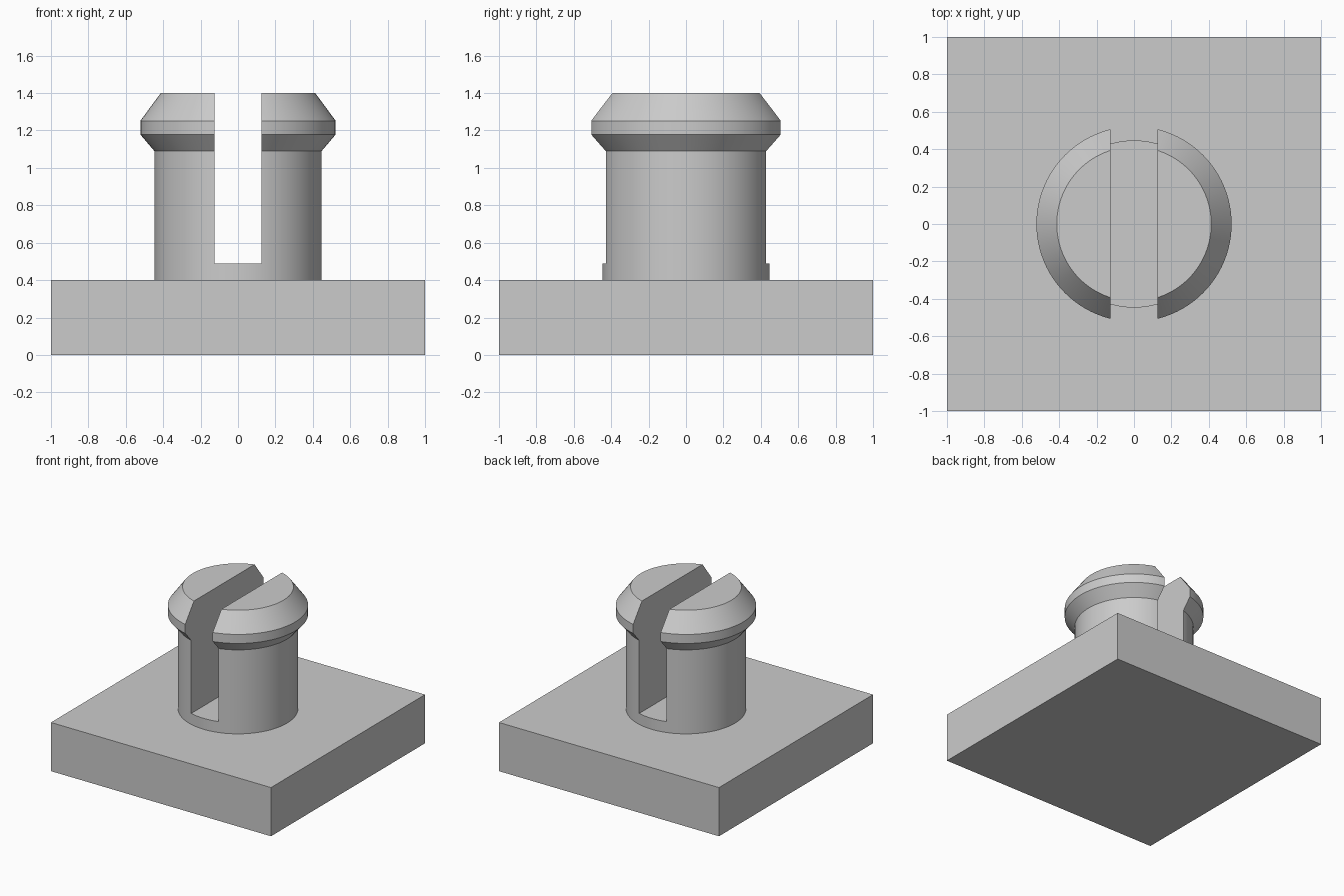
import bpy, bmesh, math
from mathutils import Matrix

if "Cube" in bpy.data.objects:
    bpy.data.objects.remove(bpy.data.objects["Cube"])

SEGMENTS = 96
grey = bpy.data.materials.new("plain_grey")
grey.diffuse_color = (0.6, 0.6, 0.6, 1.0)
grey.use_nodes = True
grey.node_tree.nodes["Principled BSDF"].inputs["Base Color"].default_value = grey.diffuse_color


def add_object(name, bm):
    mesh = bpy.data.meshes.new(name)
    bmesh.ops.recalc_face_normals(bm, faces=bm.faces)
    bm.to_mesh(mesh)
    bm.free()
    mesh.materials.append(grey)
    obj = bpy.data.objects.new(name, mesh)
    bpy.context.collection.objects.link(obj)
    return obj


def add_box(name, size, center):
    bm = bmesh.new()
    matrix = Matrix.Translation(center) @ Matrix.Diagonal((*size, 1.0))
    bmesh.ops.create_cube(bm, size=1.0, matrix=matrix)
    return add_object(name, bm)


def add_lathe(name, profile):
    """Solid of revolution from (radius, height) points, capped at both ends."""
    bm = bmesh.new()
    rings = []
    for r, z in profile:
        angles = [math.tau * i / SEGMENTS for i in range(SEGMENTS)]
        rings.append([bm.verts.new((r * math.cos(a), r * math.sin(a), z)) for a in angles])
    for low, high in zip(rings, rings[1:]):
        for i in range(SEGMENTS):
            j = (i + 1) % SEGMENTS
            bm.faces.new((low[i], low[j], high[j], high[i]))
    bm.faces.new(rings[0][::-1])
    bm.faces.new(rings[-1])
    return add_object(name, bm)


# Square base plate
add_box("base_plate", (2.0, 2.0, 0.4), (0, 0, 0.2))

# Round stud with a bevelled snap head
stud = add_lathe("split_stud", [
    (0.447, 0.40), (0.447, 1.09), (0.522, 1.178), (0.522, 1.252), (0.413, 1.40)])

# Slot that splits the stud into two prongs
cutter = add_box("slot_cutter", (0.25, 1.4, 1.11), (0, 0, 0.49 + 0.555))
cutter.hide_render = True
slot = stud.modifiers.new("slot", 'BOOLEAN')
slot.operation = 'DIFFERENCE'
slot.solver = 'EXACT'
slot.object = cutter

bpy.context.view_layer.objects.active = stud
stud.select_set(True)
bpy.ops.object.modifier_apply(modifier=slot.name)
bpy.data.objects.remove(cutter)
bpy.ops.object.shade_smooth_by_angle(angle=math.radians(20))
